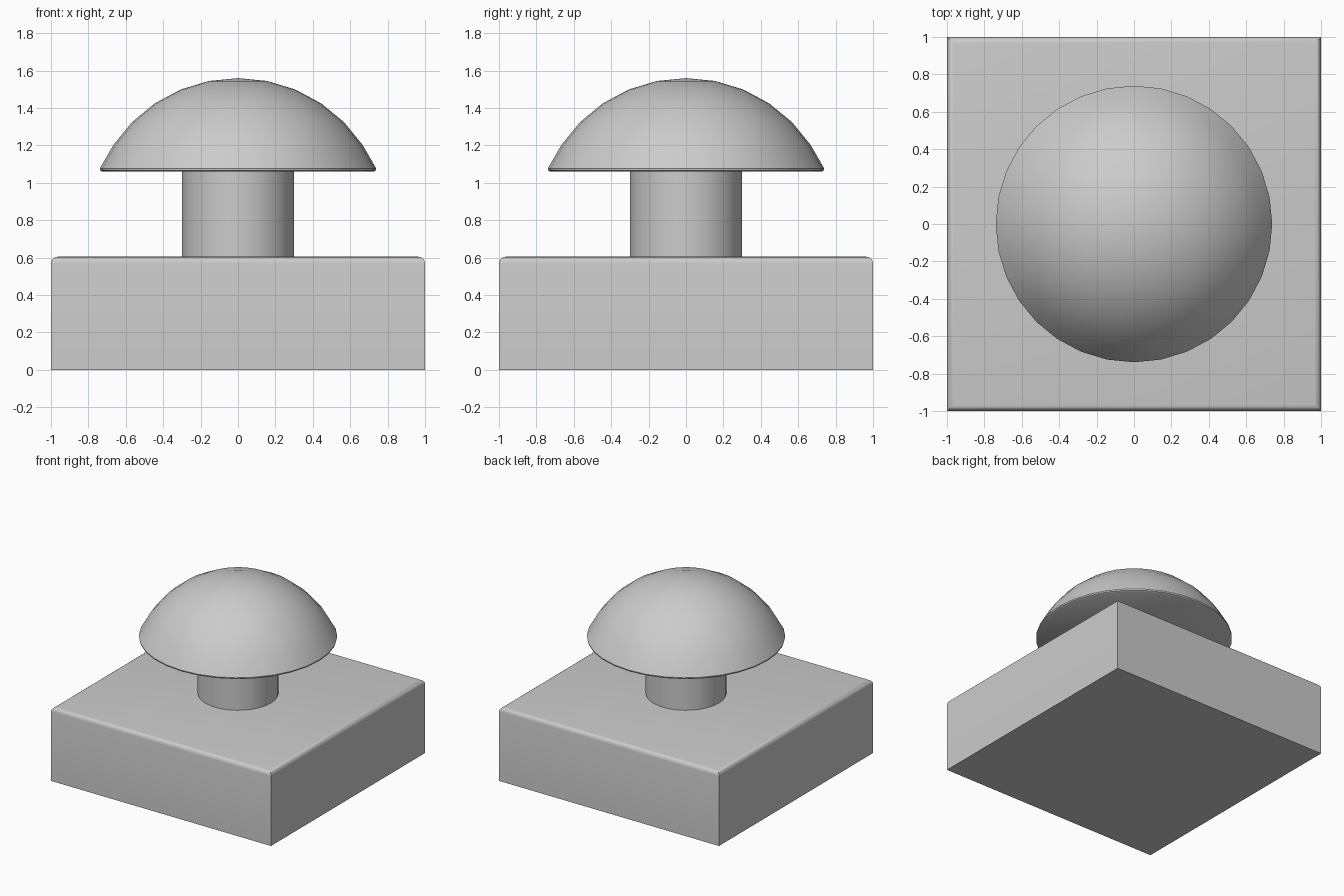
import bpy, bmesh, math

if "Cube" in bpy.data.objects:
    bpy.data.objects.remove(bpy.data.objects["Cube"])


def finish(name, bm):
    bmesh.ops.recalc_face_normals(bm, faces=bm.faces)
    mesh = bpy.data.meshes.new(name)
    bm.to_mesh(mesh)
    bm.free()
    obj = bpy.data.objects.new(name, mesh)
    bpy.context.collection.objects.link(obj)
    bpy.ops.object.select_all(action='DESELECT')
    obj.select_set(True)
    bpy.context.view_layer.objects.active = obj
    bpy.ops.object.shade_smooth_by_angle(angle=math.radians(35))
    return obj


def lathe(name, profile, sides=32):
    bm = bmesh.new()
    verts = [bm.verts.new((r, 0, z)) for r, z in profile]
    edges = [bm.edges.new(pair) for pair in zip(verts, verts[1:])]
    bmesh.ops.spin(bm, geom=verts + edges, cent=(0, 0, 0), axis=(0, 0, 1),
                   angle=math.tau, steps=sides)
    bmesh.ops.remove_doubles(bm, verts=bm.verts, dist=1e-4)
    return finish(name, bm)


# Square base with rounded top edges
H = 0.605
bm = bmesh.new()
bmesh.ops.create_cube(bm, size=1)
for v in bm.verts:
    v.co = (v.co.x * 2, v.co.y * 2, (v.co.z + 0.5) * H)
top_edges = [e for e in bm.edges if all(v.co.z > H - 0.01 for v in e.verts)]
bmesh.ops.bevel(bm, geom=top_edges, offset=0.035, segments=4, profile=0.5,
                affect='EDGES')
finish("base", bm)

# Round stem, ends hidden in the base and cap
lathe("stem", [(0, 0.55), (0.3, 0.55), (0.3, 1.08), (0, 1.08)])

# Domed cap: upper slice of a sphere with a small lip and flat underside
R, CZ = 0.8, 0.76
dome = [(R * math.sin(k * math.pi / 16), CZ + R * math.cos(k * math.pi / 16))
        for k in range(6)]
lathe("cap", dome + [(0.739, 1.077), (0.737, 1.067), (0.725, 1.06), (0, 1.06)])
